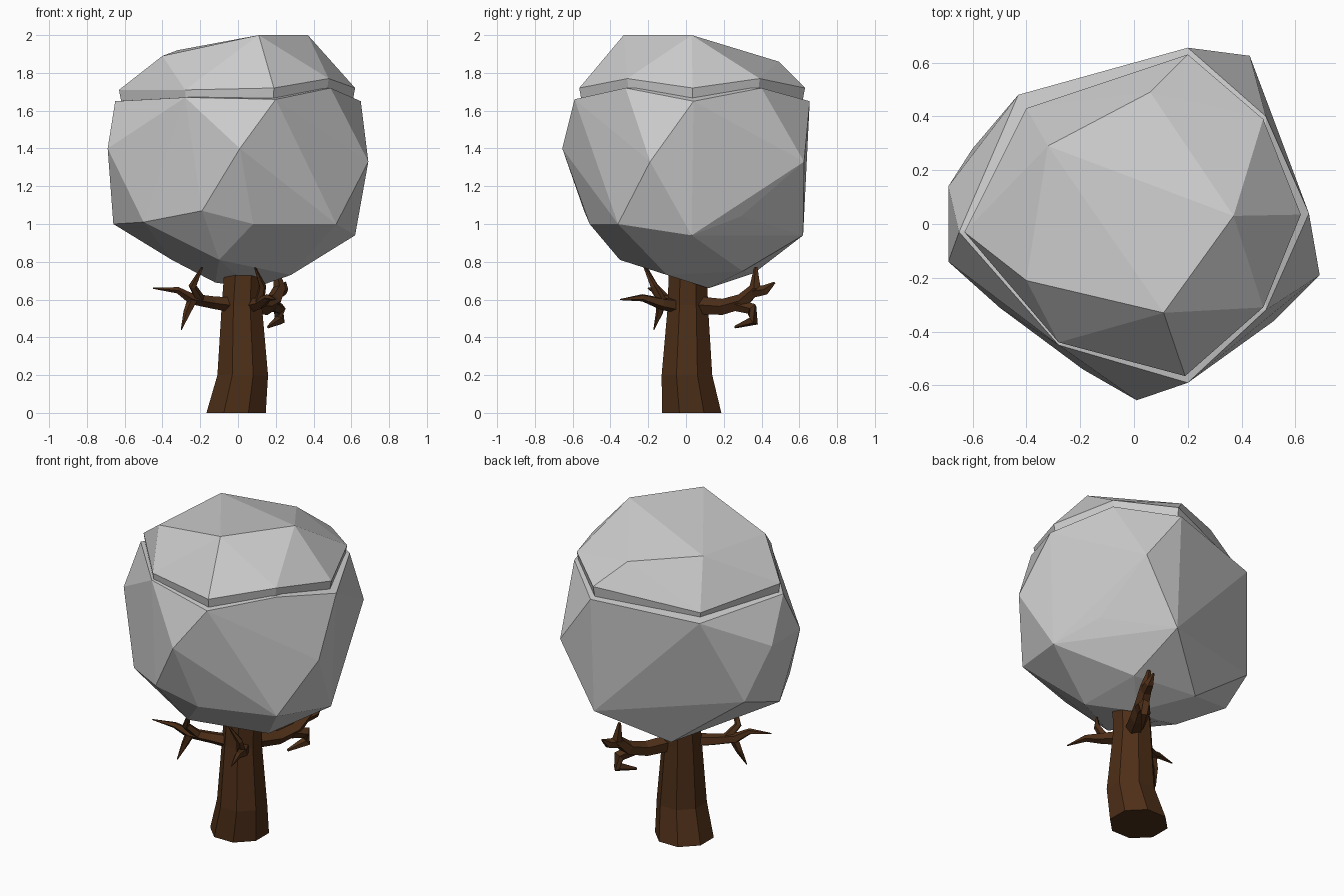
import bpy, bmesh, math
from mathutils import Vector

bark = bpy.data.materials.new("bark")
bark.diffuse_color = (0.075, 0.028, 0.009, 1)


def finish(name, bm, mat=None):
    bmesh.ops.recalc_face_normals(bm, faces=bm.faces)
    me = bpy.data.meshes.new(name)
    bm.to_mesh(me)
    bm.free()
    if mat:
        me.materials.append(mat)
    ob = bpy.data.objects.new(name, me)
    bpy.context.collection.objects.link(ob)
    return ob


def hull(name, points):
    """Faceted convex lump around a few corner points."""
    bm = bmesh.new()
    for p in points:
        bm.verts.new(p)
    res = bmesh.ops.convex_hull(bm, input=bm.verts)
    loose = {v for v in res["geom_interior"] if isinstance(v, bmesh.types.BMVert)}
    bmesh.ops.delete(bm, geom=list(loose), context="VERTS")
    return finish(name, bm)


def limb(name, stations, sides, level=False):
    """Tapered tube through (x, y, z, radius) stations."""
    bm = bmesh.new()
    pts = [Vector(s[:3]) for s in stations]
    rings = []
    for i, p in enumerate(pts):
        d = (pts[min(i + 1, len(pts) - 1)] - pts[max(i - 1, 0)]).normalized()
        if level:
            u, v = Vector((1, 0, 0)), Vector((0, 1, 0))
        else:
            u = d.orthogonal().normalized() if i == 0 else (u - d * u.dot(d)).normalized()
            v = d.cross(u)
        r = stations[i][3]
        ring = []
        for k in range(sides):
            a = 2 * math.pi * (k + 0.5) / sides
            ring.append(bm.verts.new(p + r * (math.cos(a) * u + math.sin(a) * v)))
        rings.append(ring)
    for a, b in zip(rings, rings[1:]):
        for k in range(sides):
            j = (k + 1) % sides
            bm.faces.new((a[k], a[j], b[j], b[k]))
    bm.faces.new(rings[0][::-1])
    bm.faces.new(rings[-1])
    return finish(name, bm, bark)


# Main foliage mass: underside, lower ring, belly and the shoulder ledge
underside = [(0.08, 0.12, 0.66), (-0.12, 0.08, 0.69), (-0.35, -0.05, 0.81),
             (-0.1, -0.35, 0.81), (0.28, -0.1, 0.73), (0.25, 0.3, 0.75),
             (-0.15, 0.36, 0.74)]
lower_ring = [(0.62, 0.03, 0.94), (0.52, -0.36, 1.0), (0.08, -0.51, 1.0),
              (-0.19, -0.54, 1.07), (-0.5, -0.31, 1.01), (-0.66, 0.02, 1.0),
              (-0.6, 0.28, 1.08), (0.2, 0.62, 0.94), (0.5, 0.29, 1.04)]
belly = [(0.69, -0.19, 1.33), (0.31, -0.5, 1.38), (0.01, -0.655, 1.4),
         (-0.69, -0.14, 1.4), (-0.69, 0.14, 1.4), (0.43, 0.625, 1.33)]
shoulder = [(0.2, -0.59, 1.66), (0.49, -0.32, 1.72), (0.65, 0.04, 1.65),
            (0.49, 0.4, 1.72), (0.2, 0.655, 1.65), (-0.43, 0.48, 1.6),
            (-0.65, -0.03, 1.65), (-0.28, -0.45, 1.67)]
hull("foliage", underside + lower_ring + belly + shoulder)

# Crown cap, set slightly back from the shoulder so a ledge shows
crown_rim = [(0.19, -0.565, 1.72), (0.48, -0.31, 1.77), (0.62, 0.035, 1.72),
             (0.48, 0.39, 1.77), (0.2, 0.63, 1.72), (-0.4, 0.43, 1.64),
             (-0.63, -0.03, 1.71), (-0.28, -0.44, 1.71)]
crown_top = [(0.11, -0.33, 2.0), (0.37, 0.03, 2.0), (-0.4, -0.21, 1.89),
             (-0.32, 0.29, 1.92), (0.06, 0.49, 1.86)]
crown_base = [(x * 0.97, y * 0.97, z - 0.1) for x, y, z in crown_rim]
hull("crown", crown_base + crown_rim + crown_top)

# Trunk: eight sides, flared foot and slight bend
limb("trunk", [(-0.01, 0.03, 0, 0.17), (0.025, 0.005, 0.2, 0.145),
               (0.02, 0.01, 0.57, 0.115), (0.03, 0.01, 0.76, 0.11)], 8, True)

# Left branch with upward and downward twigs
limb("left_branch", [(0, -0.02, 0.57, 0.045), (-0.13, -0.07, 0.585, 0.035),
                     (-0.25, -0.13, 0.605, 0.03), (-0.32, -0.17, 0.65, 0.018),
                     (-0.45, -0.2, 0.66, 0.003)], 5)
limb("left_twig_up", [(-0.2, -0.11, 0.6, 0.028), (-0.24, -0.17, 0.67, 0.022),
                      (-0.19, -0.21, 0.77, 0.006)], 5)
limb("left_twig_down", [(-0.24, -0.13, 0.6, 0.028), (-0.27, -0.14, 0.53, 0.02),
                        (-0.3, -0.17, 0.44, 0.003)], 5)

# Front branch
limb("front_branch", [(0.04, 0, 0.56, 0.045), (0.12, -0.13, 0.58, 0.033),
                      (0.16, -0.23, 0.61, 0.02), (0.2, -0.35, 0.6, 0.003)], 5)
limb("front_twig_up", [(0.11, -0.12, 0.58, 0.028), (0.13, -0.17, 0.67, 0.02),
                       (0.09, -0.22, 0.77, 0.005)], 5)

# Back branch with a fork and a hooked twig
limb("back_branch", [(0.05, 0.05, 0.57, 0.05), (0.14, 0.2, 0.56, 0.045),
                     (0.19, 0.3, 0.59, 0.043), (0.22, 0.37, 0.66, 0.035),
                     (0.2, 0.37, 0.77, 0.01)], 5)
limb("back_twig_out", [(0.21, 0.35, 0.64, 0.035), (0.24, 0.42, 0.65, 0.028),
                       (0.25, 0.47, 0.69, 0.006)], 5)
limb("back_twig_hook", [(0.18, 0.27, 0.57, 0.035), (0.22, 0.35, 0.55, 0.034),
                        (0.22, 0.36, 0.49, 0.03), (0.16, 0.26, 0.455, 0.008)], 5)
